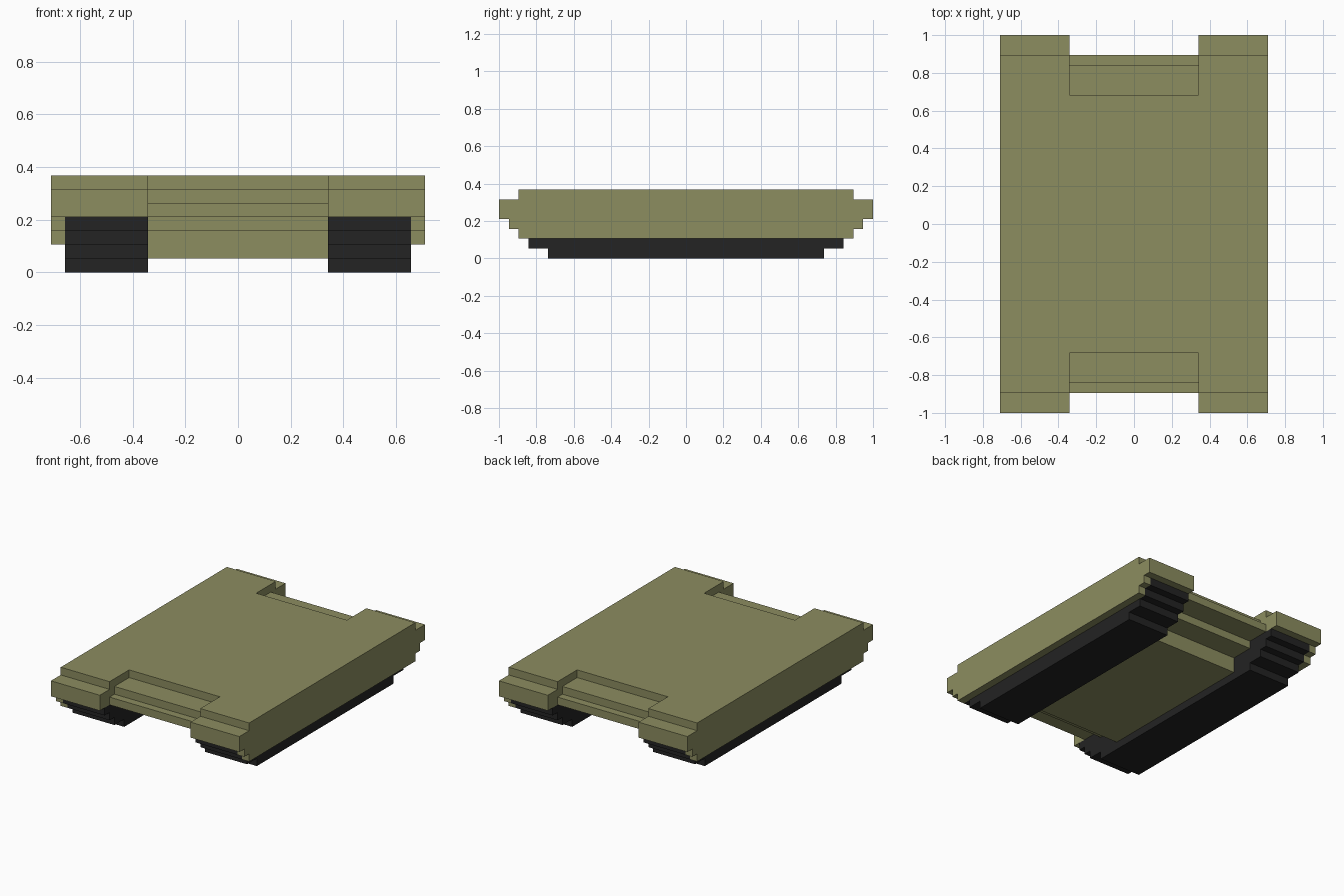
import bpy
import bmesh

cube = bpy.data.objects.get("Cube")
if cube:
    bpy.data.objects.remove(cube)

U = 2 / 38  # size of one block


def material(name, rgb):
    m = bpy.data.materials.new(name)
    m.use_nodes = True
    m.diffuse_color = (*rgb, 1)
    bsdf = m.node_tree.nodes["Principled BSDF"]
    bsdf.inputs["Base Color"].default_value = (*rgb, 1)
    bsdf.inputs["Roughness"].default_value = 0.9
    return m


olive = material("olive green", (0.262, 0.266, 0.117))
black = material("track black", (0.017, 0.017, 0.017))


def stepped_part(name, x0, x1, layers, mat):
    """Extrude a stepped side outline from x0 to x1.
    layers: (bottom, top, half length) from low to high, in blocks."""
    front = []
    for z0, z1, half in layers:
        front += [(-half, z0), (-half, z1)]
    outline = front + [(-y, z) for y, z in reversed(front)]
    bm = bmesh.new()
    face = bm.faces.new([bm.verts.new((x0 * U, y * U, z * U)) for y, z in outline])
    ext = bmesh.ops.extrude_face_region(bm, geom=[face])
    verts = [g for g in ext["geom"] if isinstance(g, bmesh.types.BMVert)]
    bmesh.ops.translate(bm, verts=verts, vec=((x1 - x0) * U, 0, 0))
    bmesh.ops.recalc_face_normals(bm, faces=bm.faces)
    mesh = bpy.data.meshes.new(name)
    bm.to_mesh(mesh)
    bm.free()
    mesh.materials.append(mat)
    obj = bpy.data.objects.new(name, mesh)
    bpy.context.collection.objects.link(obj)
    return obj


# Central hull with stepped ends
stepped_part("hull", -6.5, 6.5,
             [(1, 3, 11), (3, 4, 14), (4, 5, 17), (5, 6, 16), (6, 7, 13)], olive)

# Fender, side skirt and track on each side
fender = [(4, 6, 19), (6, 7, 17)]
skirt = [(2, 3, 17), (3, 4, 18)] + fender
track = [(0, 1, 14), (1, 2, 16), (2, 3, 17), (3, 4, 18)]
for side, s in (("left", 1), ("right", -1)):
    for part, a, b, layers, mat in (("fender", 6.5, 12.5, fender, olive),
                                    ("skirt", 12.5, 13.5, skirt, olive),
                                    ("track", 6.5, 12.5, track, black)):
        stepped_part(f"{side}_{part}", min(s * a, s * b), max(s * a, s * b), layers, mat)
